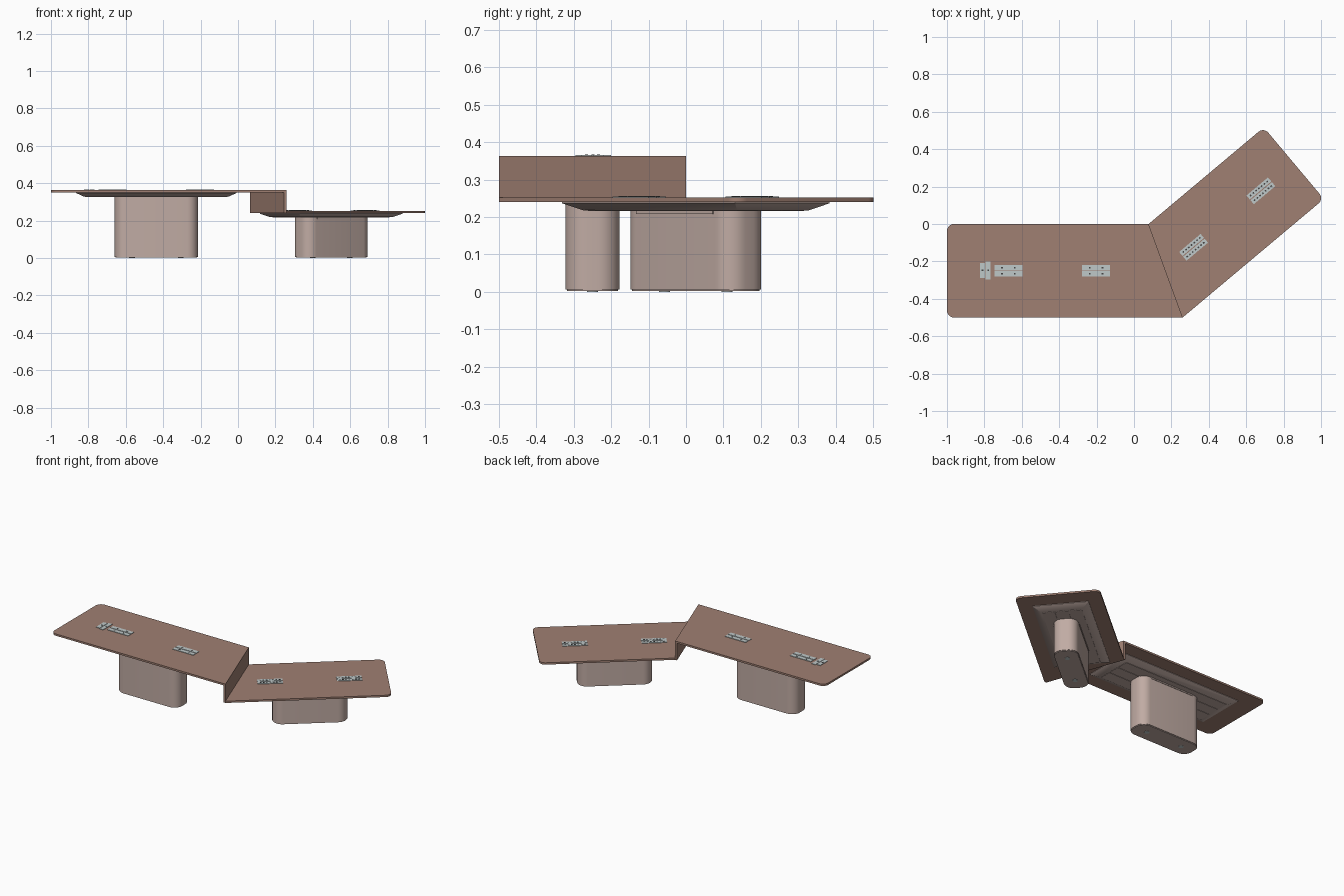
import bpy
import bmesh
from math import cos, sin, tan, pi, radians
from mathutils import Matrix, Vector

if "Cube" in bpy.data.objects:
    bpy.data.objects.remove(bpy.data.objects["Cube"], do_unlink=True)


def material(name, rgb, rough=0.6):
    m = bpy.data.materials.new(name)
    m.use_nodes = True
    m.diffuse_color = (*rgb, 1)
    node = m.node_tree.nodes["Principled BSDF"]
    node.inputs["Base Color"].default_value = (*rgb, 1)
    node.inputs["Roughness"].default_value = rough
    return m


WOOD = material("brown wood", (0.35, 0.215, 0.17))
BEIGE = material("pale beige", (0.53, 0.41, 0.37))
SILVER = material("light grey metal", (0.52, 0.58, 0.58))
DARK = material("charcoal", (0.06, 0.06, 0.06))


def rounded(points, radii, steps=8):
    """Outline of a polygon with a fillet of the given radius at each corner."""
    out = []
    for i, (p, r) in enumerate(zip(points, radii)):
        p = Vector(p)
        if r == 0:
            out.append(p)
            continue
        a = (Vector(points[i - 1]) - p).normalized()
        b = (Vector(points[(i + 1) % len(points)]) - p).normalized()
        # All filleted corners are square, so the centre lies on both offsets
        centre = p + (a + b) * r
        for k in range(steps + 1):
            t = k / steps * pi / 2
            out.append(centre - b * r * cos(t) - a * r * sin(t))
    return out


def rect(length, width, r=0.0, centre=(0, 0)):
    cx, cy = centre
    l, w = length / 2, width / 2
    pts = [(cx - l, cy - w), (cx + l, cy - w), (cx + l, cy + w), (cx - l, cy + w)]
    return rounded(pts, [r] * 4)


def loft(name, layers, mat, matrix=None):
    """Skin a stack of (outline, z) layers and cap both ends."""
    bm = bmesh.new()
    rings = [[bm.verts.new((p[0], p[1], z)) for p in outline] for outline, z in layers]
    bm.faces.new(rings[0][::-1])
    bm.faces.new(rings[-1])
    n = len(rings[0])
    for low, high in zip(rings, rings[1:]):
        for i in range(n):
            j = (i + 1) % n
            bm.faces.new((low[i], low[j], high[j], high[i]))
    bmesh.ops.recalc_face_normals(bm, faces=bm.faces)
    mesh = bpy.data.meshes.new(name)
    bm.to_mesh(mesh)
    bm.free()
    mesh.materials.append(mat)
    ob = bpy.data.objects.new(name, mesh)
    bpy.context.collection.objects.link(ob)
    if matrix:
        ob.matrix_world = matrix
    bpy.ops.object.select_all(action="DESELECT")
    ob.select_set(True)
    bpy.context.view_layer.objects.active = ob
    bpy.ops.object.shade_smooth_by_angle(angle=radians(30))
    return ob


def slab(name, outline, z0, z1, mat, matrix=None):
    return loft(name, [(outline, z0), (outline, z1)], mat, matrix)


# Shared dimensions
THICK = 0.012
HIGH, LOW = 0.363, 0.252
BEND = radians(40)
CORNER = 0.037
seam_front = Vector((0.26, -0.5))
seam_back = Vector((0.26 - 0.5 * tan(BEND / 2), 0))
along = Vector((cos(BEND), sin(BEND)))
across = Vector((-sin(BEND), cos(BEND)))

# Table tops, mitred along the shared seam
slab("high_top", rounded([(-1, -0.5), seam_front, seam_back, (-1, 0)],
                         [CORNER, 0, 0, CORNER]), HIGH - THICK, HIGH, WOOD)
far_front = seam_front + along * 0.986
far_back = far_front + across * 0.5
slab("low_top", rounded([seam_front, far_front, far_back, seam_back],
                        [0, CORNER, CORNER, 0]), LOW - THICK, LOW, WOOD)

# Upright panel joining the two levels
shift = Vector((0.013, 0))
slab("step_panel", [seam_front - shift, seam_front, seam_back, seam_back - shift],
     LOW - THICK, HIGH - THICK, WOOD)


def socket(name, cx, cy, length, width, z, matrix, marks):
    """Thin power plate with a row of dark openings."""
    slab(name, rect(length, width, 0, (cx, cy)), z, z + 0.003, SILVER, matrix)
    long = max(length, width)
    for i in range(marks):
        d = ((i + 0.5) / marks - 0.5) * long * 0.9
        x, y = (cx + d, cy) if length > width else (cx, cy + d)
        slab(f"{name}_opening_{i + 1}", rect(0.009, 0.008, 0, (x, y)),
             z + 0.002, z + 0.004, DARK, matrix)


def support(prefix, matrix, top, frame_l, frame_w, marks):
    """Underframe, pedestal, feet and sockets below and on one table top."""
    under = top - THICK
    base = under - 0.022
    # Tapered underframe with lengthwise boards
    loft(prefix + "_underframe", [
        (rect(frame_l - 0.08, frame_w - 0.08), base),
        (rect(frame_l, frame_w), under - 0.003),
        (rect(frame_l, frame_w), under)], BEIGE, matrix)
    board = (frame_w - 0.09) / 3
    for i in (-1, 0, 1):
        slab(f"{prefix}_underframe_board_{i + 2}",
             rect(frame_l - 0.1, board - 0.006, 0, (0, i * board)),
             base - 0.002, base, BEIGE, matrix)
    # Rounded pedestal with mounting plate and base plate
    slab(prefix + "_pedestal", rect(0.445, 0.145, 0.058), 0.006, base, BEIGE, matrix)
    slab(prefix + "_mounting_plate", rect(0.32, 0.151), base - 0.01, base, BEIGE, matrix)
    slab(prefix + "_base_plate", rect(0.437, 0.137, 0.054), 0.002, 0.006, BEIGE, matrix)
    for side in (-1, 1):
        slab(f"{prefix}_foot_{side + 2}", rect(0.03, 0.03, 0.0149, (side * 0.13, 0)),
             0, 0.003, SILVER, matrix)
        # Paired power strips
        for row in (-1, 1):
            socket(f"{prefix}_socket_{side + 2}_{row + 2}", side * 0.235, row * 0.0165,
                   0.15, 0.028, top, matrix, marks)


high_frame = Matrix.Translation((-0.437, -0.25, 0))
middle = (seam_front + seam_back) / 2 + along * 0.43
low_frame = Matrix.Translation((*middle, 0)) @ Matrix.Rotation(BEND, 4, "Z")
support("high", high_frame, HIGH, 0.86, 0.32, 2)
support("low", low_frame, LOW, 0.72, 0.33, 7)

# Extra crosswise strips at the outer end of the high top
for i, (x, size) in enumerate(((-0.373, 0.08), (-0.343, 0.095))):
    socket(f"high_end_socket_{i + 1}", x, 0.002, 0.027, size, HIGH, high_frame, 1)
